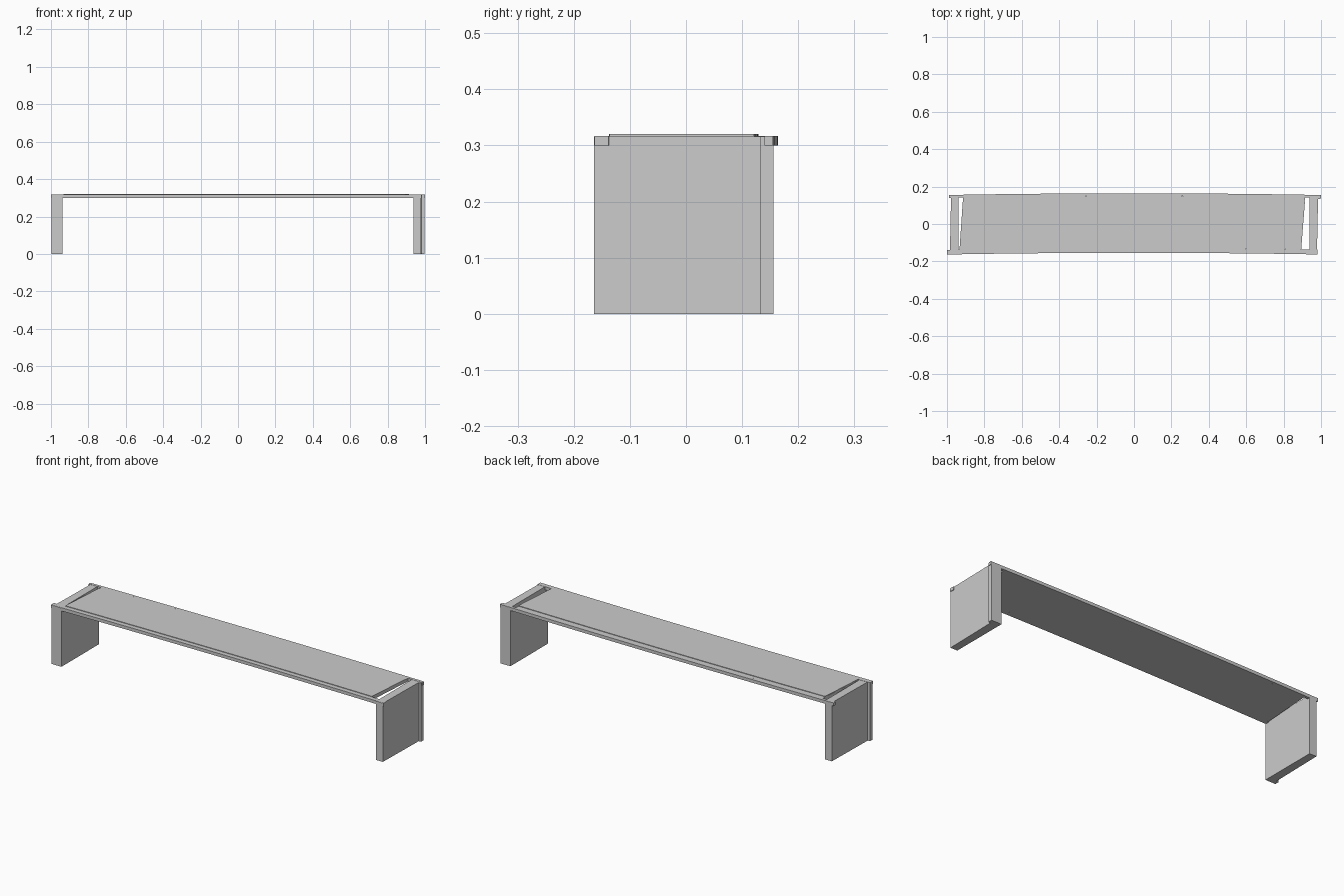
import bpy, bmesh

if "Cube" in bpy.data.objects:
    bpy.data.objects.remove(bpy.data.objects["Cube"])

SEGMENTS = 8
BOW = 0.009          # how far the long edges curve towards the back


def prism(name, plan, z0, z1):
    """Extrude a plan outline between two heights."""
    bm = bmesh.new()
    low = bm.verts.new
    face = bm.faces.new([low((x, y, z0)) for x, y in plan])
    ext = bmesh.ops.extrude_face_region(bm, geom=[face])
    for v in ext["geom"]:
        if isinstance(v, bmesh.types.BMVert):
            v.co.z = z1
    bmesh.ops.recalc_face_normals(bm, faces=bm.faces)
    mesh = bpy.data.meshes.new(name)
    bm.to_mesh(mesh)
    bm.free()
    obj = bpy.data.objects.new(name, mesh)
    bpy.context.collection.objects.link(obj)
    return obj


def bowed_edge(x0, x1, y):
    """Points along a shallow arc that bulges towards +y."""
    xs = [x0 + (x1 - x0) * i / SEGMENTS for i in range(SEGMENTS + 1)]
    return [(x, y + BOW * (1 - x * x)) for x in xs]


def bowed_board(name, front, back, z0, z1):
    prism(name, bowed_edge(*front) + bowed_edge(*back)[::-1], z0, z1)


# Long rails along the front and back of the top
bowed_board("front_rail", (-1.0, 0.982, -0.163), (-1.0, 0.982, -0.138), 0.30, 0.317)
bowed_board("back_rail", (-0.988, 1.0, 0.140), (-0.988, 1.0, 0.155), 0.30, 0.317)

# Seat board, skewed so that a slot stays open at each end
bowed_board("seat_board", (-0.933, 0.894, -0.138), (-0.914, 0.914, 0.140), 0.30, 0.317)

# Thin raised panel on the seat
bowed_board("seat_panel", (-0.933, 0.894, -0.138), (-0.914, 0.914, 0.120), 0.317, 0.32)

# Solid end legs, each with a narrow strip at one outer corner
leg_plan = [(0.937, -0.164), (0.978, -0.164), (0.984, 0.133),
            (0.997, 0.133), (0.997, 0.156), (0.937, 0.156)]
prism("right_leg", leg_plan, 0.0, 0.316)
prism("left_leg", [(-x, -0.008 - y) for x, y in leg_plan], 0.0, 0.316)
